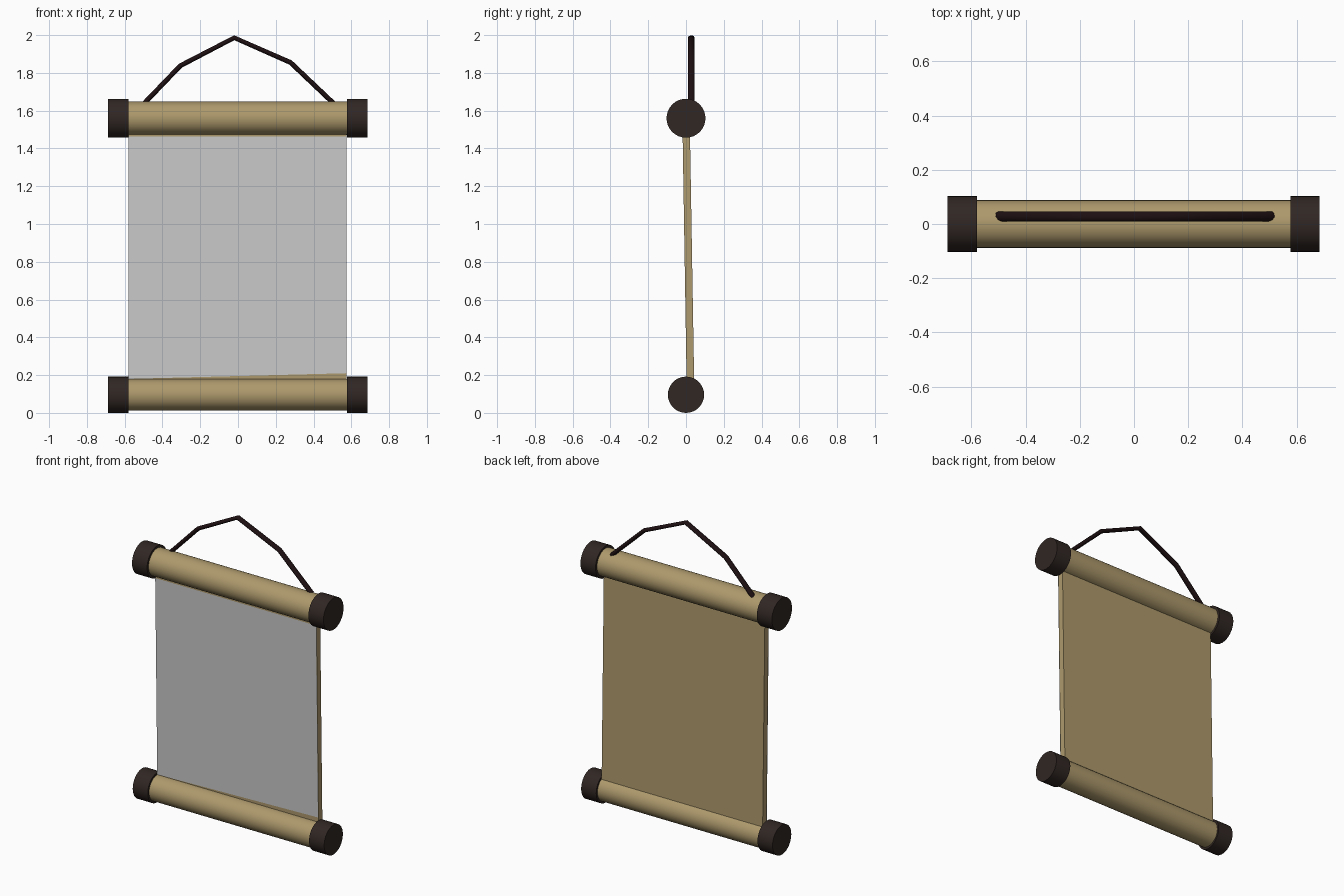
import bpy, math

if "Cube" in bpy.data.objects:
    bpy.data.objects.remove(bpy.data.objects["Cube"])


def material(name, rgb):
    m = bpy.data.materials.new(name)
    m.diffuse_color = (*rgb, 1)
    m.use_nodes = True
    m.node_tree.nodes["Principled BSDF"].inputs["Base Color"].default_value = m.diffuse_color
    return m


TAN = material("parchment_tan", (0.42, 0.32, 0.15))
DARK = material("dark_wood", (0.03, 0.02, 0.017))
CORD = material("dark_cord", (0.013, 0.005, 0.006))


def cylinder_x(name, x0, x1, z, radius, mat):
    """Smooth round bar lying along x."""
    bpy.ops.mesh.primitive_cylinder_add(
        vertices=32, radius=radius, depth=x1 - x0,
        location=((x0 + x1) / 2, 0, z), rotation=(0, math.pi / 2, 0))
    ob = bpy.context.object
    ob.name = name
    ob.data.materials.append(mat)
    bpy.ops.object.shade_smooth_by_angle(angle=math.radians(35))
    return ob


def mesh_object(name, verts, faces, mat=None):
    me = bpy.data.meshes.new(name)
    me.from_pydata(verts, [], faces)
    ob = bpy.data.objects.new(name, me)
    bpy.context.collection.objects.link(ob)
    if mat:
        me.materials.append(mat)
    return ob


# Rolled parchment bars with dark end caps
for label, z, roll_r, cap_r in (("top", 1.56, 0.088, 0.103),
                                ("bottom", 0.096, 0.083, 0.096)):
    cylinder_x(label + "_roll", -0.59, 0.59, z, roll_r, TAN)
    cylinder_x(label + "_left_cap", -0.688, -0.58, z, cap_r, DARK)
    cylinder_x(label + "_right_cap", 0.577, 0.685, z, cap_r, DARK)

# Parchment sheet: thin slab leaning slightly back towards the bottom
X0, X1 = -0.58, 0.575
profile = [(-0.019, 1.54), (0.02, 1.54), (0.044, 0.12), (0.004, 0.12)]
verts = [(x, y, z) for x in (X0, X1) for y, z in profile]
faces = [(0, 1, 2, 3), (7, 6, 5, 4)]
faces += [(i, i + 4, (i + 1) % 4 + 4, (i + 1) % 4) for i in range(4)]
mesh_object("parchment_sheet", verts, faces, TAN)


# Grey picture panel on the front, with a slanted lower edge
def front_y(z):
    return -0.021 + (1.54 - z) * 0.0162


corners = [(X0, 0.18), (X1, 0.21), (X1, 1.462), (X0, 1.462)]
mesh_object("picture_panel", [(x, front_y(z), z) for x, z in corners],
            [(0, 1, 2, 3)])

# Hanging cord: angular path, section wider in depth than in height
path = [(-0.505, 1.63), (-0.305, 1.838), (-0.02, 1.986),
        (0.278, 1.855), (0.51, 1.635)]
curve = bpy.data.curves.new("hanging_cord", 'CURVE')
curve.dimensions = '3D'
curve.bevel_depth = 0.013
curve.bevel_resolution = 2
curve.use_fill_caps = True
spline = curve.splines.new('POLY')
spline.points.add(len(path) - 1)
for p, (x, z) in zip(spline.points, path):
    p.co = (x, 0, z, 1)
cord = bpy.data.objects.new("hanging_cord", curve)
cord.location.y = 0.028
cord.scale.y = 1.4
curve.materials.append(CORD)
bpy.context.collection.objects.link(cord)
